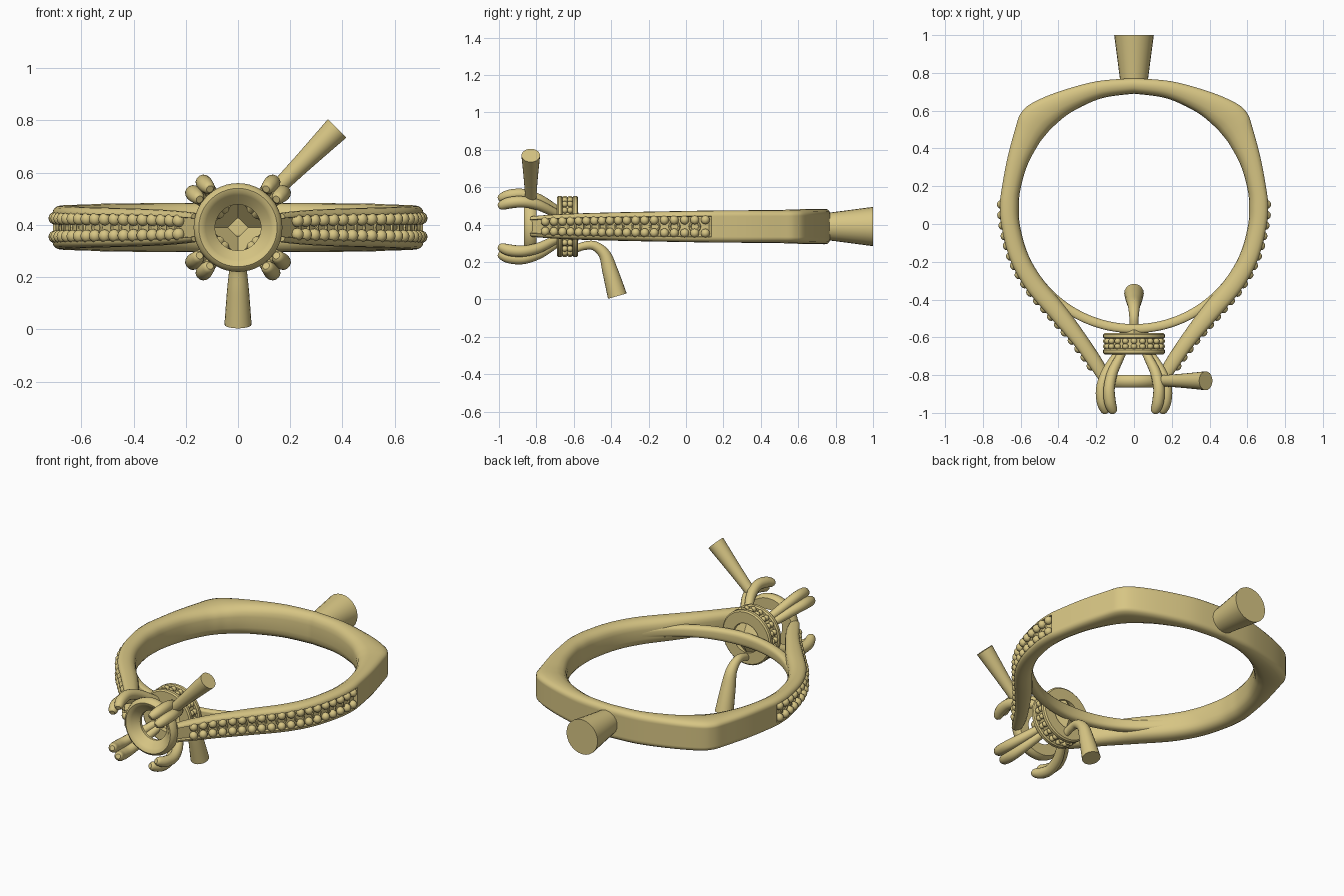
import bpy, bmesh
from math import sin, cos, pi, radians
from mathutils import Vector, Matrix

if "Cube" in bpy.data.objects:
    bpy.data.objects.remove(bpy.data.objects["Cube"])

ZC = 0.39                      # height of the ring's mid plane
gold = bpy.data.materials.new("gold")
gold.diffuse_color = (0.68, 0.56, 0.23, 1)
gold.use_nodes = True
gold.node_tree.nodes["Principled BSDF"].inputs["Base Color"].default_value = gold.diffuse_color


def finish(ob, mirror=False, angle=40):
    if ob.name not in bpy.context.collection.objects:
        bpy.context.collection.objects.link(ob)
    bpy.ops.object.select_all(action='DESELECT')
    ob.select_set(True)
    bpy.context.view_layer.objects.active = ob
    if ob.type == 'CURVE':
        bpy.ops.object.convert(target='MESH')
        ob = bpy.context.object
    ob.data.materials.clear()
    ob.data.materials.append(gold)
    bpy.ops.object.shade_smooth_by_angle(angle=radians(angle))
    if mirror:
        m = ob.modifiers.new("mirror", 'MIRROR')
        m.use_clip = True
    return ob


def from_bm(name, bm, **kw):
    bmesh.ops.recalc_face_normals(bm, faces=bm.faces)
    me = bpy.data.meshes.new(name)
    bm.to_mesh(me)
    bm.free()
    return finish(bpy.data.objects.new(name, me), **kw)


def catmull(rows, n):
    out = []
    for i in range(len(rows) - 1):
        p = [Vector(rows[max(0, min(len(rows) - 1, i + k))]) for k in (-1, 0, 1, 2)]
        for j in range(n):
            t = j / n
            out.append(0.5 * (2 * p[1] + (p[2] - p[0]) * t
                              + (2 * p[0] - 5 * p[1] + 4 * p[2] - p[3]) * t * t
                              + (3 * p[1] - p[0] - 3 * p[2] + p[3]) * t ** 3))
    return out + [Vector(rows[-1])]


def skin(bm, rings, cap_end=True):
    vs = [[bm.verts.new(p) for p in r] for r in rings]
    n = len(vs[0])
    for a, b in zip(vs, vs[1:]):
        for i in range(n):
            bm.faces.new((a[i], a[(i + 1) % n], b[(i + 1) % n], b[i]))
    if cap_end:
        bm.faces.new(vs[-1])


def section(st, depth):
    # st = outer x, y, inner x, y, half height; depth = stone channel
    o, i, h = Vector(st[0:2]), Vector(st[2:4]), st[4]
    d = depth / (o - i).length
    half = [(0, .35), (.04, .62), (.16, .84), (.36, .97), (.6, 1), (.8, .97),
            (.93, .88), (.99, .76), (1, .66), (1 - d, .62), (1 - d, .25)]
    ring = half + [(u, -w) for u, w in reversed(half)]
    return [(*(i.lerp(o, u)), ZC + w * h) for u, w in ring]


def lathe(name, prof, seg=48, closed=True, **kw):
    # (radius, y) profile spun about the setting's axis
    bm = bmesh.new()
    rings = [[(r * cos(2 * pi * k / seg), y, ZC + r * sin(2 * pi * k / seg))
              for k in range(seg)] for r, y in prof]
    skin(bm, rings + rings[:1] if closed else rings, False)
    bmesh.ops.remove_doubles(bm, verts=bm.verts, dist=1e-5)
    return from_bm(name, bm, **kw)


def tube(name, pts, res=5):
    # pts = x, y, z, radius
    cu = bpy.data.curves.new(name, 'CURVE')
    cu.dimensions, cu.bevel_depth, cu.bevel_resolution = '3D', 1, res
    cu.use_fill_caps = True
    rows = catmull(pts, 6)
    sp = cu.splines.new('POLY')
    sp.points.add(len(rows) - 1)
    for p, r in zip(sp.points, rows):
        p.co, p.radius = (r[0], r[1], r[2], 1), r[3]
    return finish(bpy.data.objects.new(name, cu))


# Shank: outer line, inner line on the finger circle, then the straight arms
def on_circle(x, y):
    v = Vector((x, y - .08)).normalized() * .61
    return v.x, v.y + .08

outer = [(0, .772, .095), (.2, .755, .094), (.4, .70, .093), (.54, .64, .092),
         (.60, .585, .09), (.63, .5, .088), (.67, .35, .087), (.698, .2, .086),
         (.71, .1, .085), (.70, -.02, .083), (.655, -.19, .08), (.57, -.345, .077)]
stations = [(x, y, *on_circle(x, y), h) for x, y, h in outer]
stations += [(.43, -.51, .358, -.445, .073), (.31, -.65, .25, -.595, .068),
             (.225, -.77, .165, -.725, .061), (.18, -.835, .13, -.80, .055)]
path = catmull(stations, 8)
bm = bmesh.new()
skin(bm, [section(s, .018 if s[1] < .13 else 0) for s in path])
from_bm("shank", bm, mirror=True)

# Inner arc closing the finger hole under the setting
arc = []
for k in range(25):
    a = radians(-90 + 58 * k / 24)
    d, t = Vector((cos(a), sin(a))), .048
    c = Vector((0, .08))
    arc.append((*(c + d * (.61 + t)), *(c + d * .61), .04 - .01 * k / 24))
bm = bmesh.new()
skin(bm, [section(s, 0) for s in arc])
from_bm("inner_arc", bm, mirror=True)

# Pave beads in two rows with ring seats between them
beads, seats = bmesh.new(), bmesh.new()
dist, count, pitch = .03, 0, .056
last = None
for s in catmull(stations, 60):
    o, inn = Vector((s[0], s[1], ZC)), Vector((s[2], s[3], ZC))
    if o.y > .13 or o.y < -.80:
        continue
    if last:
        dist += (o - last).length
    last = o
    if dist < pitch:
        continue
    dist -= pitch
    n = (o - inn).normalized()
    row = s[4] * .42
    for sgn in (-1, 1):
        bmesh.ops.create_uvsphere(beads, u_segments=12, v_segments=8, radius=.024,
            matrix=Matrix.Translation(o - n * .008 + Vector((0, 0, sgn * row))))
    if count % 2:
        q = n.to_track_quat('Z', 'Y')
        rings = []
        for k in range(17):
            a = 2 * pi * k / 16
            rings.append([o - n * .017 + q @ Vector(((.026 + .007 * cos(b)) * cos(a),
                          (.026 + .007 * cos(b)) * sin(a), .007 * sin(b)))
                          for b in [j * pi / 3 for j in range(6)]])
        skin(seats, rings, False)
    count += 1
bmesh.ops.remove_doubles(seats, verts=seats.verts, dist=1e-5)
from_bm("pave_beads", beads, mirror=True)
from_bm("stone_seats", seats, mirror=True)

# Bezel that carries the main stone
lathe("bezel", [(.155, -.80), (.168, -.815), (.17, -.835), (.163, -.855), (.15, -.865),
                (.135, -.86), (.125, -.85), (.088, -.815), (.088, -.80)])

# Collar: two rims, a core and a ring of beads
for name, y in (("collar_front_rim", -.675), ("collar_back_rim", -.592)):
    lathe(name, [(.088, y - .015), (.155, y - .015), (.163, y - .008),
                 (.163, y + .008), (.155, y + .015), (.088, y + .015)])
lathe("collar_core", [(.088, -.68), (.14, -.68), (.14, -.59), (.088, -.59)])
bm = bmesh.new()
for k in range(20):
    a = 2 * pi * k / 20
    for y in (-.648, -.62):
        bmesh.ops.create_uvsphere(bm, u_segments=10, v_segments=6, radius=.017,
            matrix=Matrix.Translation((.147 * cos(a), y, ZC + .147 * sin(a))))
from_bm("collar_beads", bm)

# Four-sided pit behind the collar opening
lathe("stone_pit", [(.11, -.66), (.025, -.56), (.025, -.55), (.12, -.60)], seg=4, angle=20)

# Four double prongs curling over the stone
prong = [(.085, -.66, .020), (.13, -.715, .024), (.185, -.79, .028),
         (.214, -.87, .030), (.208, -.94, .031), (.188, -.985, .025), (.18, -1.0, .014)]
for k in range(4):
    a = pi / 4 + k * pi / 2
    for sgn in (-1, 1):
        pts = []
        for i, (r, y, w) in enumerate(prong):
            off = sgn * (.012 + .016 * min(i / 3, 1))
            pts.append((r * cos(a) - off * sin(a), y, ZC + r * sin(a) + off * cos(a), w))
        tube(f"prong_{k + 1}_{'a' if sgn < 0 else 'b'}", pts)

# Casting sprues
tube("back_sprue", [(0, .71, ZC, .068), (0, .78, ZC, .076), (0, 1.0, ZC, .105)], 10)
tube("side_sprue", [(.13, -.83, .52, .028), (.25, -.83, .64, .037), (.38, -.83, .77, .05)], 8)
tube("lower_sprue", [(0, -.60, .265, .02), (0, -.55, .285, .022), (0, -.49, .287, .025),
                     (0, -.435, .24, .032), (0, -.405, .15, .042), (0, -.367, .018, .052)], 8)
